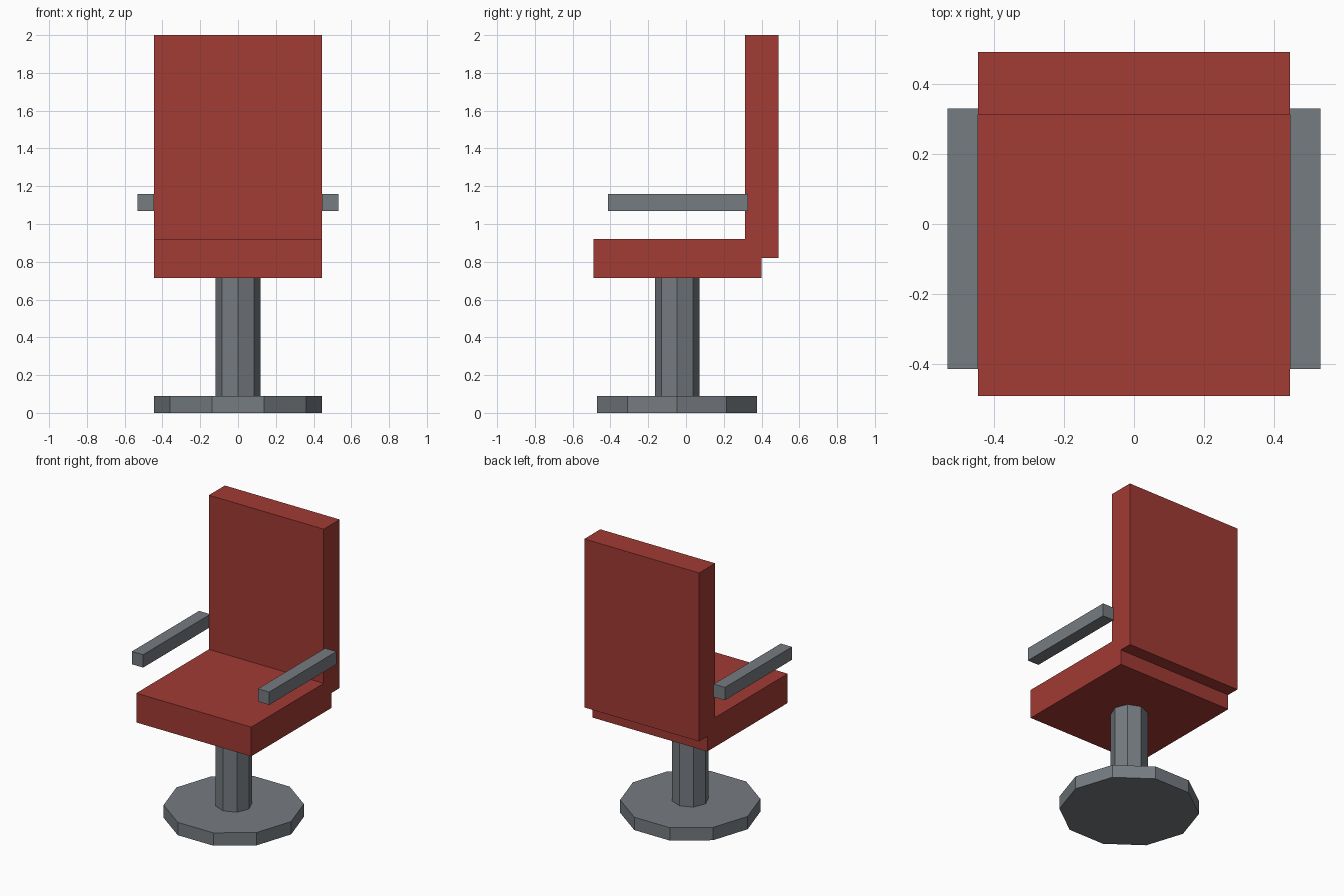
import bpy
import math

cube = bpy.data.objects.get("Cube")
if cube:
    bpy.data.objects.remove(cube, do_unlink=True)


def make_material(name, rgb):
    mat = bpy.data.materials.new(name)
    mat.use_nodes = True
    colour = (*rgb, 1.0)
    mat.diffuse_color = colour
    mat.node_tree.nodes["Principled BSDF"].inputs["Base Color"].default_value = colour
    return mat


red = make_material("red upholstery", (0.36, 0.043, 0.035))
grey = make_material("grey metal", (0.18, 0.2, 0.22))


def box(name, low, high, mat):
    """Box spanning two opposite corners."""
    centre = [(a + b) / 2 for a, b in zip(low, high)]
    bpy.ops.mesh.primitive_cube_add(size=1, location=centre)
    obj = bpy.context.object
    obj.name = name
    for v in obj.data.vertices:
        v.co = [c * (b - a) for c, a, b in zip(v.co, low, high)]
    obj.data.materials.append(mat)
    return obj


def prism(name, sides, radius, bottom, top, mat):
    """Upright flat-sided cylinder on the pedestal axis, one corner facing +x."""
    bpy.ops.mesh.primitive_cylinder_add(
        vertices=sides, radius=radius, depth=top - bottom,
        location=(0, -0.047, (bottom + top) / 2))
    obj = bpy.context.object
    obj.name = name
    obj.rotation_euler.z = math.pi / 2
    obj.data.materials.append(mat)
    return obj


# Pedestal
prism("base", 10, 0.445, 0, 0.09, grey)
prism("column", 8, 0.118, 0.09, 0.715, grey)

# Cushions
box("seat", (-0.445, -0.49, 0.715), (0.445, 0.4, 0.92), red)
box("backrest", (-0.445, 0.313, 0.82), (0.445, 0.49, 2.0), red)

# Armrests
for side, x0, x1 in (("left", 0.445, 0.532), ("right", -0.532, -0.445)):
    box(side + "_armrest", (x0, -0.414, 1.07), (x1, 0.329, 1.16), grey)
